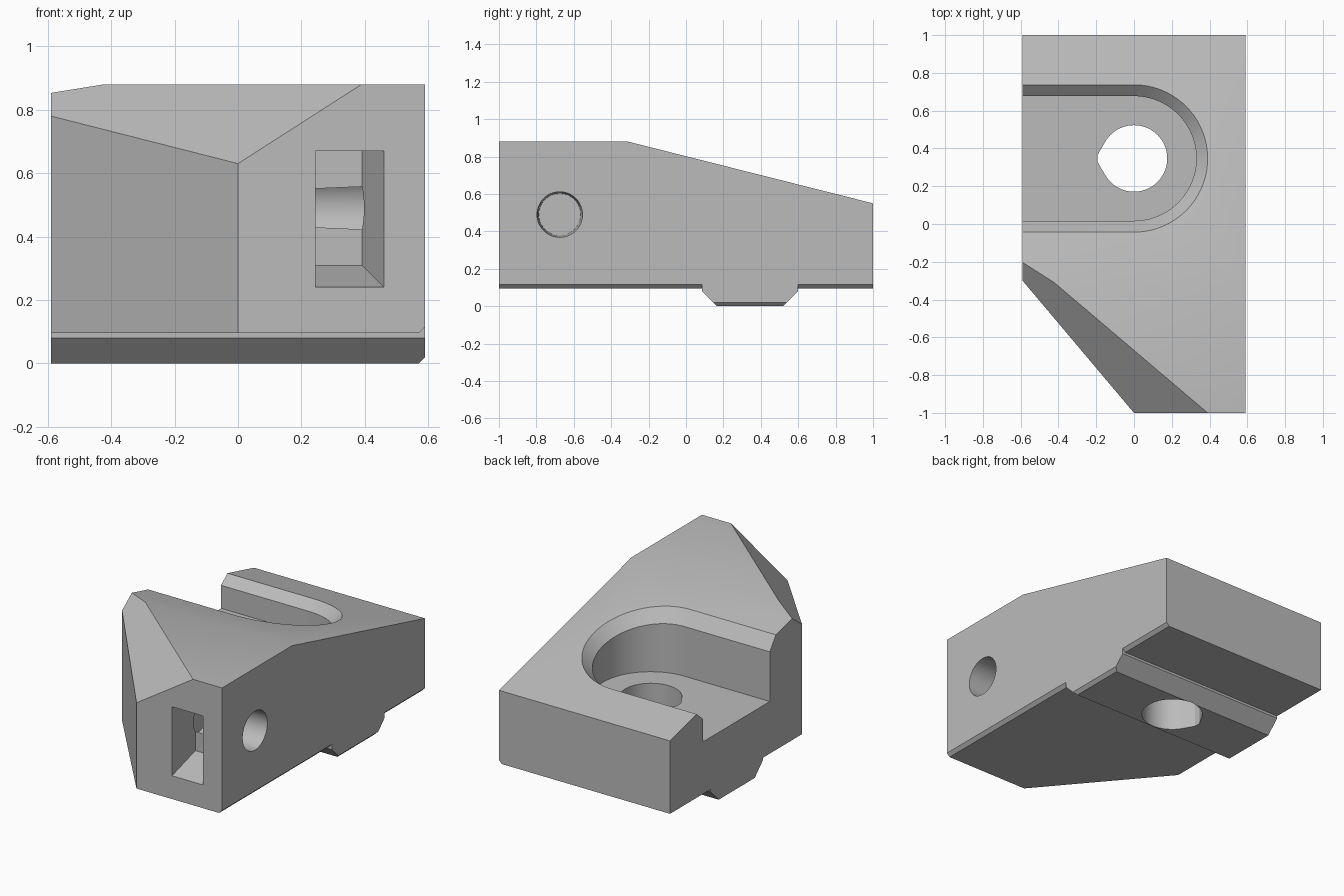
import bpy, bmesh
from math import pi, cos, sin, radians
from mathutils import Vector

cube = bpy.data.objects.get("Cube")
if cube:
    bpy.data.objects.remove(cube, do_unlink=True)

HALF = 0.59           # half width
BASE = 0.095          # underside of the body
EDGE = 0.02           # small lower edge chamfer
SLOT_Y = 0.347        # centre line of the slot and bolt hole

grey = bpy.data.materials.new("plain grey")
grey.use_nodes = True
grey.diffuse_color = (0.5, 0.5, 0.5, 1)
grey.node_tree.nodes["Principled BSDF"].inputs["Base Color"].default_value = (0.5, 0.5, 0.5, 1)


def top_z(y):
    """Height of the sloping top towards the back."""
    return 0.88 - 0.252 * (y + 0.31)


def loft(name, loops):
    """Closed solid through matching loops of points."""
    bm = bmesh.new()
    rings = [[bm.verts.new(p) for p in loop] for loop in loops]
    n = len(rings[0])
    for a, b in zip(rings, rings[1:]):
        for i in range(n):
            j = (i + 1) % n
            bm.faces.new((a[i], a[j], b[j], b[i]))
    bm.faces.new(rings[0][::-1])
    bm.faces.new(rings[-1])
    bmesh.ops.recalc_face_normals(bm, faces=bm.faces)
    mesh = bpy.data.meshes.new(name)
    bm.to_mesh(mesh)
    bm.free()
    obj = bpy.data.objects.new(name, mesh)
    bpy.context.collection.objects.link(obj)
    mesh.materials.append(grey)
    return obj


def cut(target, cutter):
    """Subtract the cutter, then discard it."""
    cutter.hide_render = True
    bpy.context.view_layer.objects.active = target
    mod = target.modifiers.new("cut", 'BOOLEAN')
    mod.operation = 'DIFFERENCE'
    mod.solver = 'EXACT'
    mod.object = cutter
    bpy.ops.object.modifier_apply(modifier=mod.name)
    bpy.data.objects.remove(cutter, do_unlink=True)


def slice_off(obj, point, normal):
    """Remove everything on the normal's side of a plane and cap it."""
    bm = bmesh.new()
    bm.from_mesh(obj.data)
    geom = bm.verts[:] + bm.edges[:] + bm.faces[:]
    res = bmesh.ops.bisect_plane(bm, geom=geom, plane_co=point, plane_no=normal,
                                 clear_outer=True, dist=1e-5)
    edges = [e for e in res["geom_cut"] if isinstance(e, bmesh.types.BMEdge)]
    bmesh.ops.contextual_create(bm, geom=edges)
    bmesh.ops.recalc_face_normals(bm, faces=bm.faces)
    bm.to_mesh(obj.data)
    bm.free()


# Body with the locating key, from its side profile
key_front, key_back, key_step = 0.085, 0.6, 0.08
side = [(-1, BASE), (key_front, BASE), (key_front, key_step),
        (key_front + key_step, 0), (key_back - key_step, 0),
        (key_back, key_step), (key_back, BASE), (1, BASE),
        (1, top_z(1)), (-0.31, 0.88), (-1, 0.88)]
body = loft("clamp_body", [[(x, y, z) for y, z in side] for x in (-HALF, HALF)])

# Slanted front corner and the bevel above it
slice_off(body, (0, -1, 0), (-0.7, -HALF, 0))
a, b, c = Vector((0, -1, 0.63)), Vector((0.39, -1, 0.88)), Vector((-HALF, -0.3, 0.78))
slice_off(body, a, (b - a).cross(c - a))


# Lower edge chamfers on the body and the key
def edge_cutter(y0, y1, z):
    tri = [(HALF - 2 * EDGE, z - EDGE), (HALF + EDGE, z - EDGE), (HALF + EDGE, z + 2 * EDGE)]
    return loft("edge_cutter", [[(x, y, h) for x, h in tri] for y in (y0, y1)])


for y0, y1, z in ((-1.1, key_front, BASE), (key_back, 1.1, BASE),
                  (key_front, key_back, 0)):
    cut(body, edge_cutter(y0, y1, z))


# Open-ended slot with a bevelled rim that follows the slope
def slot_loop(r, height):
    arc = [(r * cos(t), SLOT_Y + r * sin(t))
           for t in (-pi / 2 + pi * i / 48 for i in range(49))]
    pts = [(-0.8, SLOT_Y - r)] + arc + [(-0.8, SLOT_Y + r)]
    return [(x, y, height(y)) for x, y in pts]


cut(body, loft("slot_cutter", [
    slot_loop(0.33, lambda y: 0.42),
    slot_loop(0.33, lambda y: top_z(y) - 0.068),
    slot_loop(0.45, lambda y: top_z(y) + 0.068)]))

# Bolt hole with a truncated point on one side
R = 0.176
outline = [(R * cos(t), R * sin(t)) for t in (radians(-150 + 300 * i / 60) for i in range(61))]
outline += [(-0.192, 0.02), (-0.192, -0.02)]
cut(body, loft("bolt_hole_cutter",
               [[(x, SLOT_Y + y, z) for x, y in outline] for z in (-0.1, 0.5)]))


# Tapered rectangular pocket in the front face
def pocket_loop(y):
    d = 0.3 * (y + 1)
    return [(0.245, y, 0.24 + d), (0.46 - d, y, 0.24 + d),
            (0.46 - d, y, 0.67), (0.245, y, 0.67)]


cut(body, loft("pocket_cutter", [pocket_loop(-1.1), pocket_loop(-0.77)]))


# Slightly tapered round hole in the side
def ring(x, r):
    return [(x, -0.675 + r * cos(t), 0.49 + r * sin(t))
            for t in (2 * pi * i / 48 for i in range(48))]


cut(body, loft("side_hole_cutter", [ring(0.2, 0.112), ring(0.65, 0.123)]))

# Smooth the round walls, keep the edges crisp
bpy.ops.object.select_all(action='DESELECT')
body.select_set(True)
bpy.context.view_layer.objects.active = body
bpy.ops.object.shade_smooth_by_angle(angle=radians(25))
